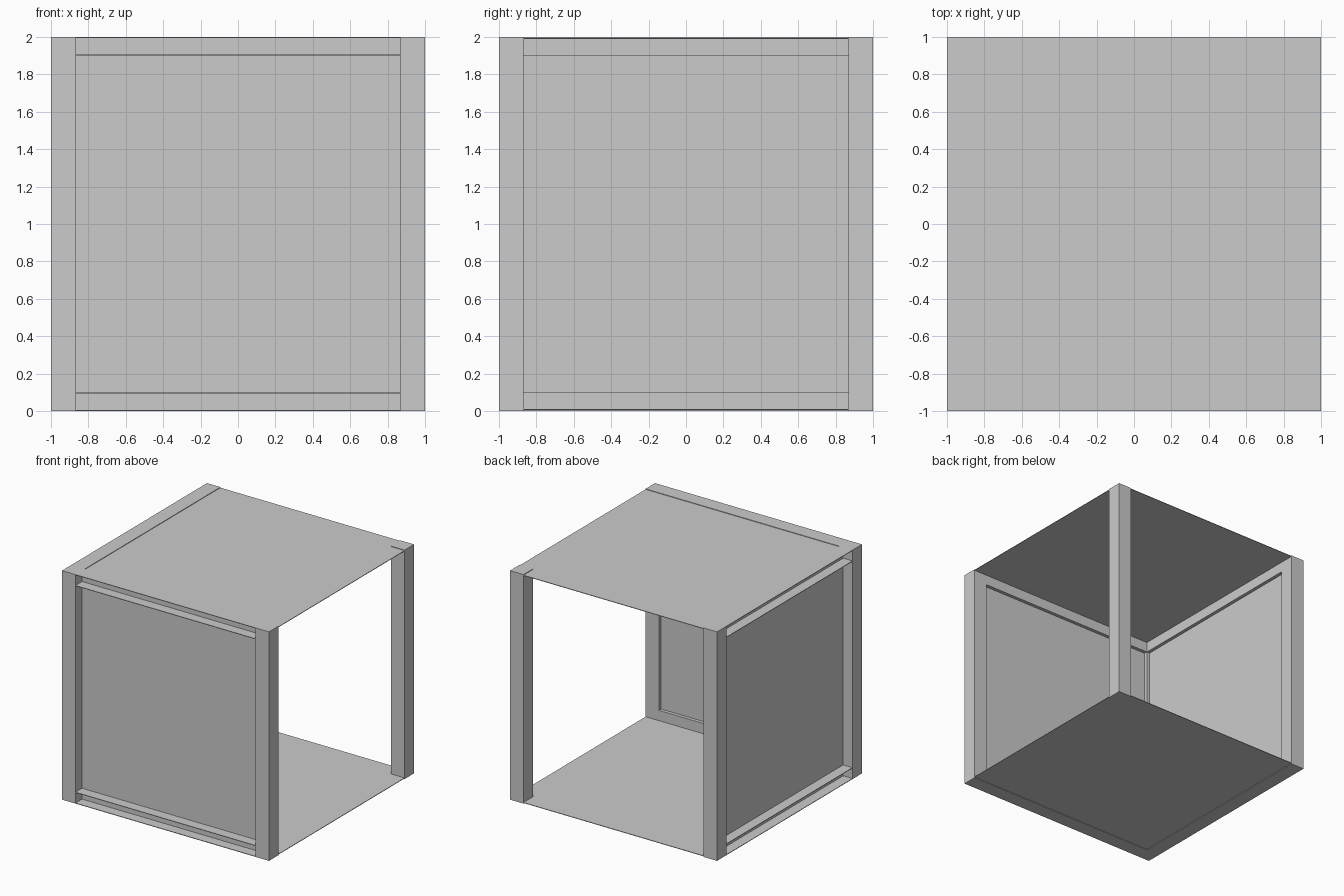
import bpy, bmesh

if "Cube" in bpy.data.objects:
    bpy.data.objects.remove(bpy.data.objects["Cube"])

POST = 0.13          # corner post width
IN = 1 - POST        # inner line of posts and rails
RAIL = 0.10          # rail height
FACE = 0.91          # outer wall face, recessed behind the posts
T = 0.005            # sheet thickness


def finish(name, bm):
    bmesh.ops.recalc_face_normals(bm, faces=bm.faces)
    me = bpy.data.meshes.new(name)
    bm.to_mesh(me)
    bm.free()
    ob = bpy.data.objects.new(name, me)
    bpy.context.collection.objects.link(ob)
    return ob


def extrude(name, profile, vec):
    """Extrude a closed 3D outline along a vector."""
    bm = bmesh.new()
    face = bm.faces.new([bm.verts.new(p) for p in profile])
    res = bmesh.ops.extrude_face_region(bm, geom=[face], use_keep_orig=True)
    moved = [g for g in res["geom"] if isinstance(g, bmesh.types.BMVert)]
    bmesh.ops.translate(bm, verts=moved, vec=vec)
    return finish(name, bm)


def box(name, lo, hi):
    (x0, y0, z0), (x1, y1, z1) = lo, hi
    outline = [(x0, y0, z0), (x1, y0, z0), (x1, y1, z0), (x0, y1, z0)]
    return extrude(name, outline, (0, 0, z1 - z0))


def side(p, swap):
    """Map front-wall coordinates onto the left wall when swap is set."""
    return (p[1], p[0], p[2]) if swap else p


# Four corner posts
for sy, depth in ((-1, "front"), (1, "back")):
    for sx, hand in ((-1, "left"), (1, "right")):
        xs = sorted((sx * IN, sx))
        ys = sorted((sy * IN, sy))
        box(f"{depth}_{hand}_post", (xs[0], ys[0], 0), (xs[1], ys[1], 2))

# Thin floor and roof sheets, set just inside the rail faces
box("floor", (-IN, -IN, T), (1, 1, 2 * T))
box("roof", (-IN, -IN, 2 - 2 * T), (1, 1, 2 - T))

# Channel section of a rail: (depth, height), open to the outside
channel = [(-1, 0), (-IN, 0), (-IN, RAIL), (-1, RAIL), (-1, RAIL - T),
           (-FACE, RAIL - T), (-FACE, T), (-1, T)]

# Front and left walls: recessed panel with a bottom and a top rail
for wall, swap in (("front", False), ("left", True)):
    box(f"{wall}_panel", side((-IN, -FACE, RAIL), swap),
        side((IN, -FACE + 2 * T, 2 - RAIL), swap))
    for level, base in (("bottom", 0), ("top", 2 - RAIL)):
        outline = [side((-IN, d, base + h), swap) for d, h in channel]
        extrude(f"{wall}_{level}_rail", outline, side((2 * IN, 0, 0), swap))
